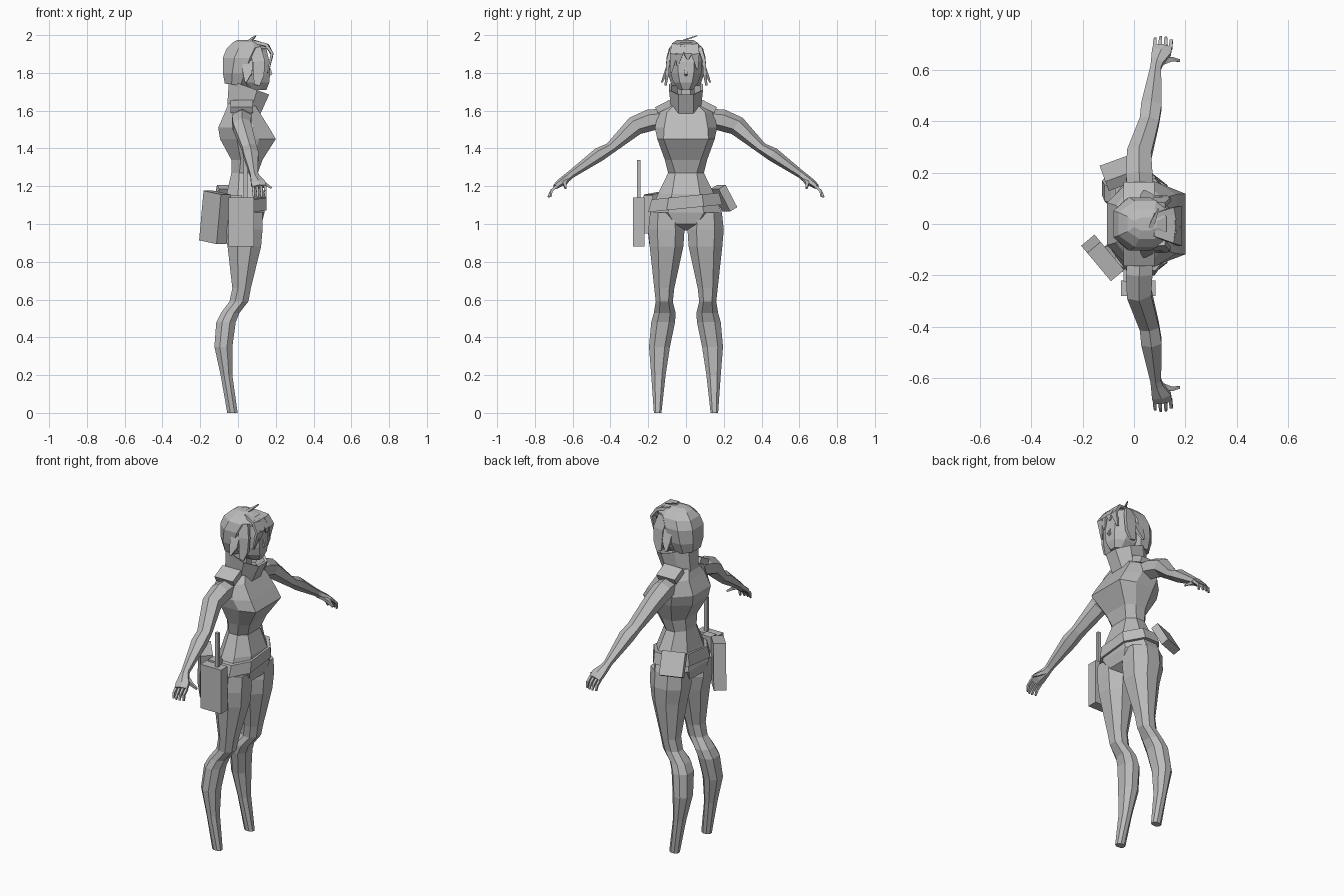
import bpy, bmesh, math
from mathutils import Vector, Matrix

grey = bpy.data.materials.new("plain grey")
grey.diffuse_color = (0.5, 0.5, 0.5, 1)


def finish(name, bm, mirror=False):
    bmesh.ops.recalc_face_normals(bm, faces=bm.faces)
    me = bpy.data.meshes.new(name)
    bm.to_mesh(me)
    bm.free()
    me.materials.append(grey)
    ob = bpy.data.objects.new(name, me)
    bpy.context.collection.objects.link(ob)
    if mirror:
        m = ob.modifiers.new("mirror", 'MIRROR')
        m.use_axis = (False, True, False)
    return ob


def skin(bm, rings, cap=True, closed=False):
    loops = [[bm.verts.new(p) for p in r] for r in rings]
    n = len(loops[0])
    pairs = list(zip(loops, loops[1:]))
    if closed:
        pairs.append((loops[-1], loops[0]))
    for a, b in pairs:
        for i in range(n):
            j = (i + 1) % n
            bm.faces.new((a[i], a[j], b[j], b[i]))
    if cap and not closed:
        bm.faces.new(loops[0])
        bm.faces.new(loops[-1])


def ring(z, x0, x1, y0, y1, f=0.5, b=0.5, sx=0, sy=0):
    """Eight-sided section; f and b are the flat widths at front and back."""
    xc, yc, h, w = (x0 + x1) / 2, (y0 + y1) / 2, (x1 - x0) / 2, (y1 - y0) / 2
    pts = [(x1, yc - f * w), (x1, yc + f * w), (xc + h * .4, y1), (xc - h * .4, y1),
           (x0, yc + b * w), (x0, yc - b * w), (xc - h * .4, y0), (xc + h * .4, y0)]
    return [(x, y, z + sx * x + sy * y) for x, y in pts]


def loft(name, rows, mirror=False, closed=False):
    bm = bmesh.new()
    skin(bm, [ring(*r) for r in rows], closed=closed)
    return finish(name, bm, mirror)


def tube(bm, rows, sides=6, axis=(1, 0, 0)):
    """rows: x, y, z, radius along axis, radius across it."""
    P = [Vector(r[:3]) for r in rows]
    rings = []
    for i, r in enumerate(rows):
        t = (P[min(i + 1, len(P) - 1)] - P[max(i - 1, 0)]).normalized()
        s = Vector(axis)
        s = (s - t * s.dot(t)).normalized()
        u = t.cross(s)
        rings.append([P[i] + s * r[3] * math.cos(a) + u * r[4] * math.sin(a)
                      for a in [2 * math.pi * (k + .5) / sides for k in range(sides)]])
    skin(bm, rings)


def box(name, centre, size, rot=(0, 0, 0), mirror=False):
    bm = bmesh.new()
    bmesh.ops.create_cube(bm, size=1)
    m = Matrix.Translation(centre)
    for ax, a in zip("ZYX", reversed(rot)):
        m = m @ Matrix.Rotation(math.radians(a), 4, ax)
    bm.transform(m @ Matrix.Diagonal((*size, 1)))
    return finish(name, bm, mirror)


# Torso and pelvis: z, back, front, half width, flat front, flat back
loft("torso", [(z, a, c, -w, w, f, b) for z, a, c, w, f, b in [
    (.965, .0, .06, .03, .5, .5), (1.0, -.075, .125, .12, .5, .6),
    (1.06, -.085, .14, .19, .5, .5), (1.16, -.06, .14, .148, .5, .5),
    (1.27, -.035, .105, .095, .6, .5), (1.34, -.035, .13, .112, .7, .5),
    (1.45, -.095, .2, .152, .78, .5), (1.51, -.105, .165, .165, .7, .5),
    (1.59, -.07, .115, .145, .7, .5), (1.64, -.05, .085, .085, .6, .5)]])

# Legs
loft("legs", [
    (1.06, -.075, .13, .02, .19), (.97, -.075, .13, .008, .2), (.88, -.055, .122, .014, .192),
    (.66, -.03, .068, .062, .168), (.59, -.045, .055, .07, .16), (.53, -.09, .008, .055, .17),
    (.48, -.115, -.012, .058, .184), (.35, -.125, -.03, .085, .196),
    (.2, -.092, -.03, .108, .184), (0, -.057, -.002, .13, .17)], mirror=True)

# Belt, hung lower on one side
o = (1.083, -.088, .152, -.2, .192, .5, .5, 0, .1)
i = (1.083, -.06, .12, -.15, .145, .5, .5, 0, .1)
loft("belt", [o, (1.148, -.075, .152, -.182, .175) + o[5:], (1.148,) + i[1:], i], closed=True)

# Arms with hands and fingers
bm = bmesh.new()
tube(bm, [(.025, .12, 1.56, .055, .05), (.02, .19, 1.55, .06, .058), (.02, .27, 1.52, .055, .052),
          (.06, .4, 1.402, .044, .03), (.068, .46, 1.368, .046, .037),
          (.085, .61, 1.262, .024, .021), (.09, .63, 1.245, .028, .022),
          (.107, .67, 1.215, .044, .02), (.112, .692, 1.197, .042, .014)])
for k in range(4):
    x, d = .08 + .021 * k, (0, .006, .004, -.008)[k]
    tube(bm, [(x, .685, 1.2, .01, .01), (x + .002, .713, 1.175, .009, .01),
              (x + .003, .724 + d, 1.142, .006, .006)], 4)
tube(bm, [(.1, .63, 1.238, .018, .014), (.145, .643, 1.212, .012, .012),
          (.177, .637, 1.19, .007, .007)], 4, (0, 1, 0))
finish("arms", bm, True)

# Shoulder pads
box("shoulder_pad", (.02, .118, 1.622), (.12, .085, .035), (-27, 0, 0), True)

# Collar, open at the top
loft("collar", [
    (1.612, -.057, .12, -.078, .078, .5, .5, -.22), (1.745, -.048, .165, -.09, .09, .45, .5, -.36),
    (1.74, -.035, .15, -.078, .078, .45, .5, -.36), (1.63, -.035, .1, -.06, .06, .5, .5, -.22)],
    closed=True)

# Neck and head
loft("neck", [(1.6, -.03, .07, -.045, .045), (1.78, -.02, .075, -.045, .045)])
loft("head", [(1.71, .05, .15, -.035, .035), (1.75, .0, .166, -.066, .066),
              (1.8, -.03, .17, -.082, .082), (1.86, -.03, .166, -.086, .086),
              (1.93, -.02, .15, -.08, .08)])
bm = bmesh.new()
tube(bm, [(.165, 0, 1.83, .007, .006), (.174, 0, 1.795, .012, .012), (.163, 0, 1.785, .008, .005)],
     4, (0, 1, 0))
finish("nose", bm)

# Hair cap
loft("hair_cap", [(1.735, -.07, .05, -.075, .075, .5, .5, -.12),
                  (1.8, -.08, .085, -.098, .098), (1.88, -.08, .125, -.104, .104),
                  (1.93, -.06, .15, -.09, .09), (1.963, -.025, .125, -.058, .058),
                  (1.975, .0, .09, -.025, .025)])

# Side locks, flaring outwards
bm = bmesh.new()
tube(bm, [(.09, .075, 1.93, .045, .015), (.11, .096, 1.86, .045, .012),
          (.11, .1, 1.79, .04, .012), (.1, .108, 1.735, .022, .008)], 4)
tube(bm, [(.05, .085, 1.87, .04, .012), (.05, .108, 1.8, .035, .012),
          (.04, .128, 1.75, .006, .006)], 4)
finish("side_locks", bm, True)

# Fringe and standing strand
bm = bmesh.new()
for y0, y1, z1 in [(-.03, -.045, 1.84), (-.05, -.08, 1.8), (.01, .01, 1.87), (.04, .06, 1.82)]:
    tube(bm, [(.08, y0 * .6, 1.965, .025, .012), (.155, y0, 1.945, .036, .012),
              (.18, (y0 + y1) / 2, 1.9, .03, .01), (.182 - abs(y1) * .3, y1, z1, .006, .005)],
         4, (0, 1, 0))
tube(bm, [(.06, -.03, 1.965, .012, .008), (.075, .01, 1.98, .012, .006),
          (.095, .06, 1.997, .003, .003)], 4)
finish("fringe", bm)

# Side holster with its mount and rod
box("holster", (.017, -.25, 1.01), (.135, .06, .26))
box("holster_mount", (-.01, -.2, 1.05), (.06, .05, .2))
box("rod", (.04, -.25, 1.24), (.02, .02, .2))

# Back case and small pouch
box("back_case", (-.122, -.132, 1.035), (.145, .068, .265), (0, 8, -50))
box("small_pouch", (-.055, .2, 1.137), (.13, .045, .135), (29, 0, 20))
